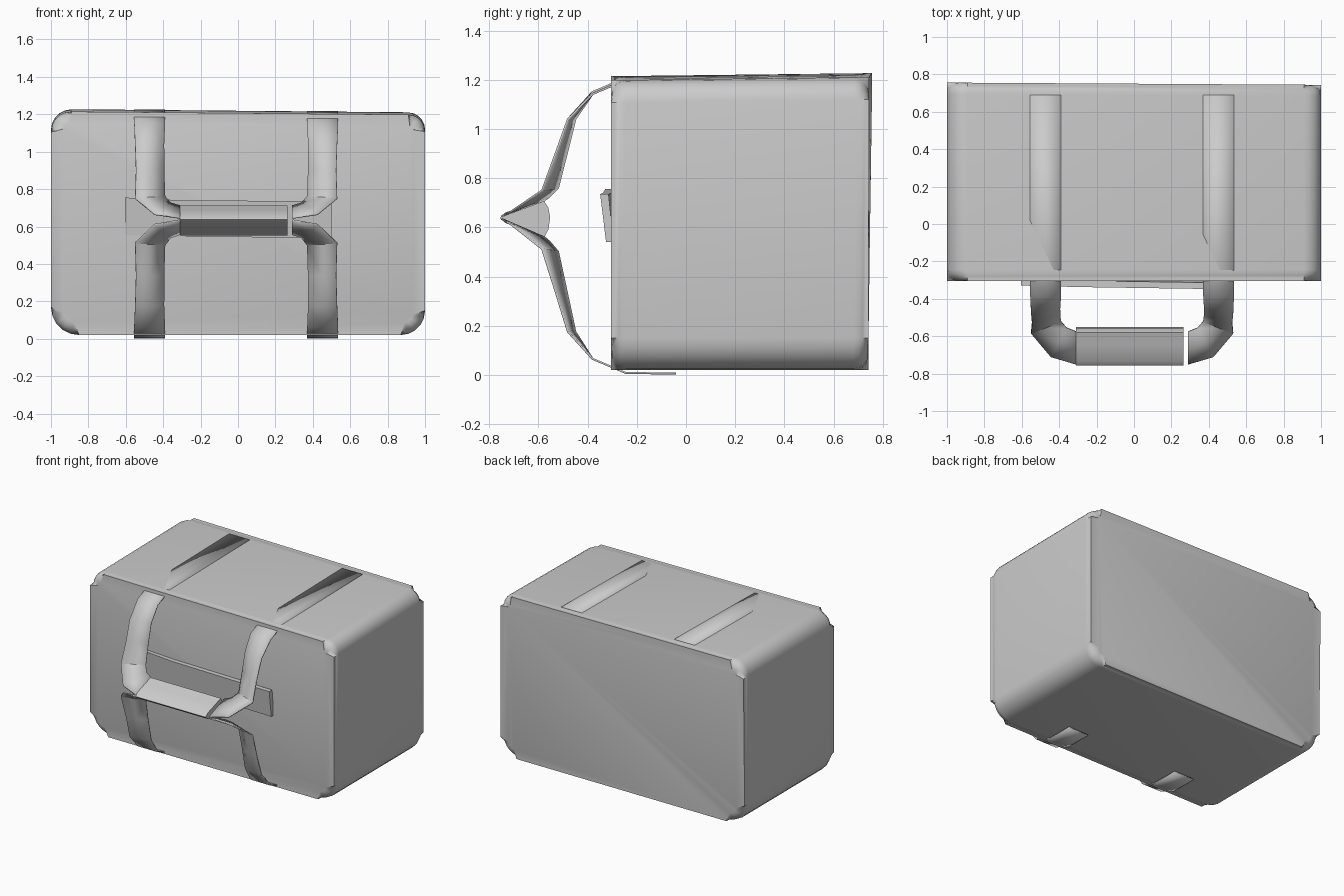
import bpy, bmesh, math
from mathutils import Vector

if "Cube" in bpy.data.objects:
    bpy.data.objects.remove(bpy.data.objects["Cube"])


def finish(name, bm, angle=35):
    bmesh.ops.recalc_face_normals(bm, faces=bm.faces)
    me = bpy.data.meshes.new(name)
    bm.to_mesh(me)
    bm.free()
    ob = bpy.data.objects.new(name, me)
    bpy.context.collection.objects.link(ob)
    bpy.ops.object.select_all(action='DESELECT')
    ob.select_set(True)
    bpy.context.view_layer.objects.active = ob
    bpy.ops.object.shade_smooth_by_angle(angle=math.radians(angle))
    return ob


def loft(bm, sections, closed=False):
    rows = [[bm.verts.new(p) for p in s] for s in sections]
    n = len(rows[0])
    for a, b in zip(rows, rows[1:]):
        for i in range(n if closed else n - 1):
            j = (i + 1) % n
            bm.faces.new((a[i], a[j], b[j], b[i]))
    return rows


# Bag body: rounded front outline extruded to the back, with softened rims
def body():
    corners = [(1, 1.21, 0.09, 0), (-1, 1.21, 0.11, 90),
               (-1, 0.02, 0.15, 180), (1, 0.02, 0.13, 270)]
    outline = []
    for x, z, r, start in corners:
        cx = x - math.copysign(r, x)
        cz = z - r if z > 0.5 else z + r
        for k in range(6):
            a = math.radians(start + 18 * k)
            outline.append((cx + r * math.cos(a), cz + r * math.sin(a)))
    bm = bmesh.new()
    rows = loft(bm, [[(x, y, z) for x, z in outline] for y in (-0.305, 0.742)], True)
    rims = []
    for row in rows:
        face = bm.faces.new(row)
        rims += list(face.edges)
    bmesh.ops.bevel(bm, geom=rims, offset=0.06, segments=4, profile=0.5, affect='EDGES')
    # slight lean of the lid and a fuller upper back
    for v in bm.verts:
        if v.co.z > 0.6:
            v.co.z += 0.012 * v.co.y - 0.009 * v.co.x
            if v.co.y > 0.5:
                v.co.y += 0.008 - 0.006 * v.co.x
    finish("bag_body", bm, 40)


body()

# Webbing straps: outer and inner edges of the upper left strap
OUTER = [(-.555, .69, 1.222), (-.555, -.245, 1.207), (-.555, -.38, 1.15),
         (-.55, -.48, 1.04), (-.545, -.53, .90), (-.55, -.585, .75),
         (-.445, -.71, .665), (-.31, -.75, .645)]
INNER = [(-.39, .69, 1.222), (-.39, -.245, 1.207), (-.39, -.38, 1.15),
         (-.395, -.45, 1.04), (-.395, -.485, .90), (-.39, -.52, .76),
         (-.36, -.555, .725), (-.31, -.575, .71)]


def strap(name, right, lower):
    def place(p):
        x, y, z = p
        if lower:
            y = min(y, -0.04)
            t = min(max((1.04 - z) / 0.4, 0), 1)
            z = 1.215 - z + 0.065 * t
            z = max(z, 0.005)
        elif right and z > 1.1:
            z -= 0.008
        return Vector((-0.02 - x if right else x, y, z))
    sections = []
    for a, b in zip(OUTER, INNER):
        a, b = place(a), place(b)
        sections.append([a, a.lerp(b, 0.5), b])
    bm = bmesh.new()
    loft(bm, sections)
    ob = finish(name, bm)
    mod = ob.modifiers.new("thickness", 'SOLIDIFY')
    mod.thickness = 0.008
    mod.offset = 0


for right, side in ((False, "left"), (True, "right")):
    strap("upper_strap_" + side, right, False)
    strap("lower_strap_" + side, right, True)

# Grip wrapped around both straps, pinched to an edge at the front
profile = [(-.757, .638), (-.735, .66), (-.65, .688), (-.58, .712),
           (-.56, .68), (-.552, .64), (-.56, .59), (-.58, .553),
           (-.65, .588), (-.735, .618)]
bm = bmesh.new()
grip_rows = loft(bm, [[(x, y, z) for y, z in profile] for x in (-0.31, 0.265)], True)
for row in grip_rows:
    bm.faces.new(row)
finish("handle_grip", bm)

# Thin slanted closure flap on the front
bm = bmesh.new()
flap = []
for x, dy, low, high in ((-.605, .02, .555, .755), (-.3, .012, .545, .74), (.5, 0, .54, .735)):
    flap.append([(x, -.325 + dy, low), (x, -.349 + dy, high),
                 (x, -.315 + dy, high), (x, -.295 + dy, low)])
for row in (lambda r: (r[0], r[-1]))(loft(bm, flap, True)):
    bm.faces.new(row)
finish("front_flap", bm)
